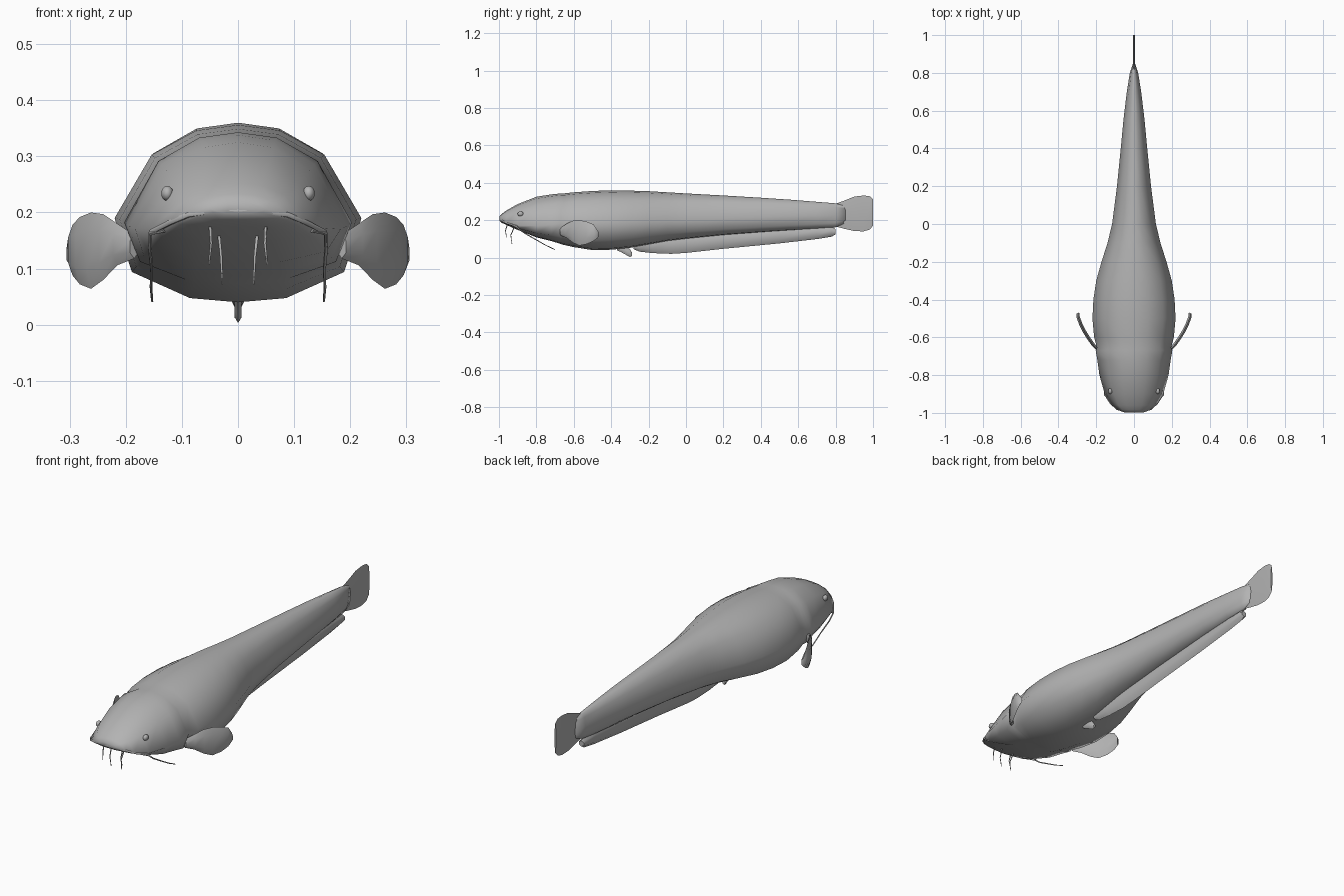
import bpy, bmesh, math
from mathutils import Vector

grey = bpy.data.materials.new("fish grey")
grey.diffuse_color = (0.45, 0.45, 0.45, 1)


def loft(name, rings, angle=60):
    """Skin a list of equal-length point rings and cap both ends."""
    bm = bmesh.new()
    vs = [[bm.verts.new(p) for p in r] for r in rings]
    n = len(rings[0])
    for a, b in zip(vs, vs[1:]):
        for i in range(n):
            j = (i + 1) % n
            bm.faces.new((a[i], a[j], b[j], b[i]))
    bm.faces.new(vs[0])
    bm.faces.new(vs[-1])
    bmesh.ops.recalc_face_normals(bm, faces=bm.faces)
    me = bpy.data.meshes.new(name)
    bm.to_mesh(me)
    bm.free()
    me.materials.append(grey)
    ob = bpy.data.objects.new(name, me)
    bpy.context.collection.objects.link(ob)
    bpy.ops.object.select_all(action='DESELECT')
    ob.select_set(True)
    bpy.context.view_layer.objects.active = ob
    bpy.ops.object.shade_smooth_by_angle(angle=math.radians(angle))
    return ob


def blade(name, stations, thick, normal=(1, 0, 0)):
    """Thin fin with a lens section: stations are (x, y, low z, high z)."""
    n = Vector(normal).normalized() * thick
    rings = []
    for x, y, lo, hi in stations:
        a, b = Vector((x, y, lo)), Vector((x, y, hi))
        p, q = a.lerp(b, 0.25), a.lerp(b, 0.75)
        rings.append([a, p + n, q + n, b, q - n, p - n])
    return loft(name, rings)


def tube(name, path, r0, r1, sides=6):
    """Tapered tube along a path."""
    pts = [Vector(p) for p in path]
    rings = []
    for i, p in enumerate(pts):
        t = (pts[min(i + 1, len(pts) - 1)] - pts[max(i - 1, 0)]).normalized()
        u = t.cross(Vector((0.1, 0.9, 0.3))).normalized()
        w = t.cross(u)
        r = r0 + (r1 - r0) * i / (len(pts) - 1)
        rings.append([p + r * (math.cos(k * math.tau / sides) * u
                               + math.sin(k * math.tau / sides) * w)
                      for k in range(sides)])
    return loft(name, rings)


# Body: y, half width, bottom, widest height, top
body = [
    (-0.998, 0.05, 0.197, 0.206, 0.219), (-0.985, 0.085, 0.186, 0.200, 0.233),
    (-0.96, 0.118, 0.174, 0.188, 0.252), (-0.90, 0.155, 0.148, 0.172, 0.286),
    (-0.80, 0.183, 0.108, 0.170, 0.325), (-0.72, 0.194, 0.088, 0.176, 0.338),
    (-0.67, 0.203, 0.073, 0.182, 0.343), (-0.655, 0.196, 0.068, 0.184, 0.343),
    (-0.60, 0.211, 0.056, 0.188, 0.349), (-0.50, 0.220, 0.040, 0.190, 0.356),
    (-0.40, 0.215, 0.042, 0.190, 0.360), (-0.30, 0.200, 0.052, 0.192, 0.358),
    (-0.20, 0.172, 0.070, 0.194, 0.355), (-0.10, 0.140, 0.088, 0.198, 0.349),
    (0.0, 0.116, 0.100, 0.202, 0.343), (0.20, 0.090, 0.120, 0.210, 0.332),
    (0.40, 0.070, 0.135, 0.216, 0.320), (0.55, 0.056, 0.145, 0.222, 0.310),
    (0.70, 0.038, 0.154, 0.226, 0.298), (0.80, 0.022, 0.162, 0.228, 0.290),
    (0.86, 0.002, 0.185, 0.230, 0.275)]
# One side of the section: width share, height share (negative is below the widest line)
section = [(0, -1), (0.39, -0.95), (0.86, -0.64), (1, 0), (0.70, 0.68), (0.34, 0.94), (0, 1)]
section += [(-u, v) for u, v in section[-2:0:-1]]
rings = []
for y, w, lo, mid, hi in body:
    rings.append([(u * w, y, mid + v * ((hi - mid) if v > 0 else (mid - lo)))
                  for u, v in section])
loft("body", rings, 75)

# Lip around the wide mouth
half = [(0.155, -0.90, 0.165), (0.122, -0.95, 0.182), (0.088, -0.98, 0.196), (0.045, -0.992, 0.202)]
lip = half + [(0, -0.994, 0.203)] + [(-x, y, z) for x, y, z in reversed(half)]
tube("lip", lip, 0.005, 0.005)

# Tail fin
blade("tail_fin", [(0, 0.76, 0.18, 0.285), (0, 0.80, 0.166, 0.288), (0, 0.85, 0.153, 0.306),
                   (0, 0.90, 0.142, 0.326), (0, 0.95, 0.140, 0.332), (0, 0.982, 0.150, 0.328),
                   (0, 1.0, 0.170, 0.312)], 0.004)

# Long fin under the rear body
blade("anal_fin", [(0, -0.28, 0.045, 0.07), (0, -0.25, 0.032, 0.09), (0, -0.18, 0.024, 0.11),
                   (0, -0.08, 0.020, 0.12), (0, 0.0, 0.025, 0.125), (0, 0.20, 0.047, 0.14),
                   (0, 0.50, 0.076, 0.16), (0, 0.70, 0.099, 0.168), (0, 0.78, 0.112, 0.166),
                   (0, 0.80, 0.125, 0.152)], 0.013)

# Small belly fin
blade("pelvic_fin", [(0, -0.37, 0.04, 0.065), (0, -0.345, 0.028, 0.065), (0, -0.32, 0.014, 0.06),
                     (0, -0.30, 0.003, 0.045), (0, -0.288, 0.008, 0.026)], 0.006)

for s, side in ((1, "right"), (-1, "left")):
    # Pectoral fin
    blade("pectoral_fin_" + side,
          [(s * x, y, lo, hi) for x, y, lo, hi in (
              (0.185, -0.67, 0.118, 0.160), (0.215, -0.64, 0.106, 0.180),
              (0.240, -0.605, 0.080, 0.197), (0.262, -0.57, 0.064, 0.200),
              (0.282, -0.53, 0.072, 0.192), (0.295, -0.495, 0.088, 0.178),
              (0.298, -0.472, 0.105, 0.145))], 0.009, (0.85, -0.5 * s, 0))
    # Long whisker at the mouth corner
    tube("long_whisker_" + side,
         [(s * x, y, z) for x, y, z in (
             (0.132, -0.92, 0.168), (0.156, -0.905, 0.163), (0.157, -0.87, 0.135),
             (0.154, -0.81, 0.100), (0.155, -0.75, 0.066), (0.153, -0.70, 0.042))], 0.004, 0.002)
    # Short chin whiskers
    tube("outer_chin_whisker_" + side,
         [(s * 0.050, -0.955, 0.178), (s * 0.048, -0.965, 0.145), (s * 0.052, -0.96, 0.107)],
         0.003, 0.0015)
    tube("inner_chin_whisker_" + side,
         [(s * 0.034, -0.92, 0.158), (s * 0.030, -0.937, 0.12), (s * 0.028, -0.93, 0.072)],
         0.003, 0.0015)
    # Eye bump set into the head
    rings = []
    for k in range(1, 8):
        a = math.pi * k / 8
        rings.append([(s * 0.126 + s * 0.011 * math.cos(a),
                       -0.885 + 0.016 * math.sin(a) * math.cos(b * math.tau / 10),
                       0.234 + 0.014 * math.sin(a) * math.sin(b * math.tau / 10))
                      for b in range(10)])
    loft("eye_" + side, rings)
